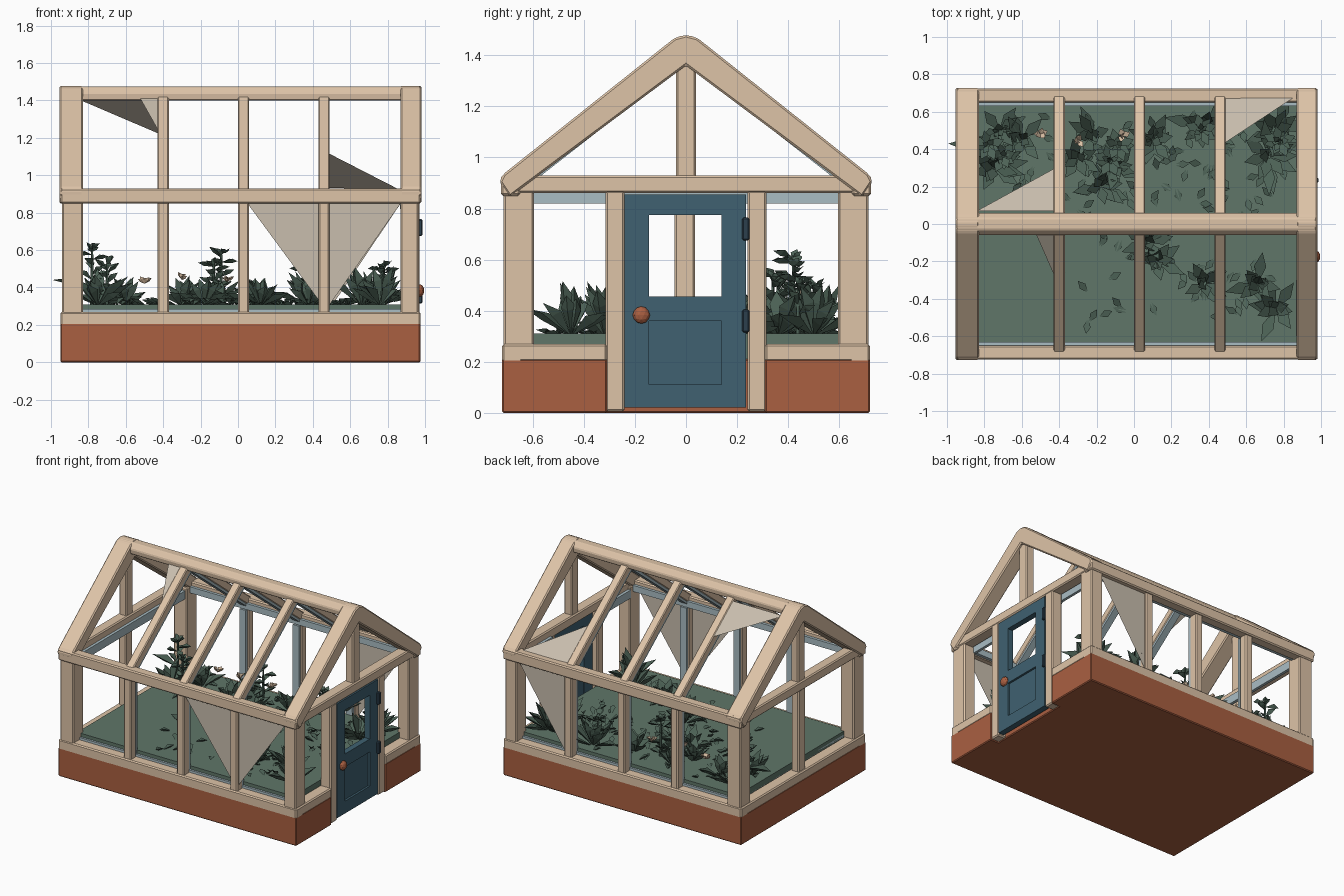
import bpy, bmesh, math, random
from mathutils import Vector, Matrix

if "Cube" in bpy.data.objects:
    bpy.data.objects.remove(bpy.data.objects["Cube"])
random.seed(4)

def mat(name, *c):
    m = bpy.data.materials.new(name)
    m.diffuse_color = (*c, 1)
    m.use_nodes = True
    m.node_tree.nodes["Principled BSDF"].inputs["Base Color"].default_value = m.diffuse_color
    return m

WOOD = mat("cream wood", 0.73, 0.55, 0.39)
BRICK = mat("terracotta", 0.40, 0.115, 0.053)
DOOR = mat("door blue", 0.05, 0.12, 0.165)
IRON = mat("dark hinge blue", 0.025, 0.05, 0.075)
SOIL = mat("soil green", 0.115, 0.18, 0.14)
LEAF = mat("leaf green", 0.075, 0.125, 0.095)
PANE = mat("pale glass blue", 0.40, 0.51, 0.55)
CLOTH = mat("pale grey shade", 0.58, 0.51, 0.42)

def finish(name, bm, m, recalc=True):
    if recalc:
        bmesh.ops.recalc_face_normals(bm, faces=bm.faces)
    me = bpy.data.meshes.new(name)
    bm.to_mesh(me)
    bm.free()
    me.materials.append(m)
    ob = bpy.data.objects.new(name, me)
    bpy.context.collection.objects.link(ob)
    return ob

def boxes(name, m, items, bevel=0.0):
    """items: (x0, x1, y0, y1, z0, z1) boxes joined in one object"""
    bm = bmesh.new()
    for x0, x1, y0, y1, z0, z1 in items:
        M = Matrix.Translation(((x0 + x1) / 2, (y0 + y1) / 2, (z0 + z1) / 2)) @ \
            Matrix.Diagonal((abs(x1 - x0), abs(y1 - y0), abs(z1 - z0), 1))
        bmesh.ops.create_cube(bm, size=1, matrix=M)
    if bevel:
        bmesh.ops.bevel(bm, geom=bm.edges[:], offset=bevel, segments=1, affect='EDGES')
    return finish(name, bm, m)

def prism(name, m, pts, a, b, axis='x', bevel=0.0):
    """extrude a profile along x (points are y,z) or z (points are x,y)"""
    bm = bmesh.new()
    place = (lambda p, t: (t, p[0], p[1])) if axis == 'x' else (lambda p, t: (p[0], p[1], t))
    f = bm.faces.new([bm.verts.new(place(p, a)) for p in pts])
    r = bmesh.ops.extrude_face_region(bm, geom=[f])
    d = Vector(place((0, 0), b - a))
    bmesh.ops.translate(bm, vec=d, verts=[v for v in r['geom'] if isinstance(v, bmesh.types.BMVert)])
    bmesh.ops.recalc_face_normals(bm, faces=bm.faces)
    if bevel:
        bmesh.ops.bevel(bm, geom=bm.edges[:], offset=bevel, segments=1, affect='EDGES')
    return finish(name, bm, m)

def chevron(half):
    """mirror (outer, inner) half profiles into one gable outline"""
    outer, inner = half
    right = outer + inner
    return right + [(-y, z) for y, z in reversed(right[1:-1])]

XL, XR = -0.95, 0.975
# brick base with doorway notch
prism("brick_base", BRICK, [(XL, -0.72), (XR, -0.72), (XR, -0.31), (0.91, -0.31), (0.91, 0.31),
                            (XR, 0.31), (XR, 0.72), (XL, 0.72)], 0.0, 0.21, 'z', 0.006)
# planting soil
boxes("soil_bed", SOIL, [(-0.86, 0.89, -0.63, 0.63, 0.2, 0.31)])

# corner posts, wall posts, sills and eaves on both long sides
bars = [(-0.43, -0.37), (0.0, 0.06), (0.43, 0.49)]
wood, panes = [], []
for s in (-1, 1):
    for a, b in [(XL + 0.01, -0.83), (0.87, XR - 0.01)]:
        wood.append((a, b, s * 0.595, s * 0.715, 0.2, 0.9))
    for a, b in bars:
        wood.append((a, b, s * 0.645, s * 0.71, 0.25, 0.87))
        panes.append((a + 0.005, b - 0.005, s * 0.625, s * 0.645, 0.27, 0.85))
    wood.append((XL, XR, s * 0.64, s * 0.72, 0.195, 0.27))
    wood.append((XL, XR, s * 0.65, s * 0.725, 0.85, 0.93))
    panes.append((-0.83, 0.87, s * 0.625, s * 0.645, 0.265, 0.285))
    panes.append((-0.83, 0.87, s * 0.63, s * 0.655, 0.855, 0.9))
    # right gable sill pieces beside the door
    wood.append((0.885, XR, s * 0.31, s * 0.715, 0.2, 0.27))
    wood.append((0.885, XR - 0.005, s * 0.24, s * 0.315, 0.005, 0.87))
    panes.append((0.865, 0.885, s * 0.3, s * 0.6, 0.82, 0.88))
# gable ties, king posts, left gable sill and middle post
for a, b in [(XL + 0.005, -0.865), (0.885, XR - 0.005)]:
    wood.append((a, b, -0.69, 0.69, 0.86, 0.93))
    wood.append((a + 0.01, b - 0.01, -0.04, 0.04, 0.92, 1.41))
wood.append((XL, -0.86, -0.715, 0.715, 0.2, 0.27))
wood.append((XL + 0.015, -0.875, -0.045, 0.035, 0.26, 0.87))
panes.append((-0.865, -0.845, -0.6, 0.6, 0.82, 0.88))
panes.append((-0.86, -0.84, -0.6, 0.6, 0.265, 0.285))
boxes("timber_frame", WOOD, wood, 0.008)
boxes("glazing_strips", PANE, panes)

# gable rafters
big = chevron(([(0, 1.48), (0.045, 1.468), (0.715, 0.935), (0.73, 0.905), (0.69, 0.845)], [(0, 1.36)]))
prism("left_gable_rafters", WOOD, big, XL - 0.005, -0.83, 'x', 0.008)
prism("right_gable_rafters", WOOD, big, 0.87, XR + 0.005, 'x', 0.008)
# inner rafters with glazing strips below
slim = chevron(([(0, 1.462), (0.70, 0.915), (0.66, 0.875)], [(0, 1.395)]))
strip = chevron(([(0, 1.40), (0.66, 0.885), (0.63, 0.88)], [(0, 1.372)]))
for i, (a, b) in enumerate(bars):
    prism(f"rafter_{i}", WOOD, slim, a, b, 'x', 0.006)
    prism(f"rafter_strip_{i}", PANE, strip, a + 0.005, b - 0.005)
# ridge beam
prism("ridge_beam", WOOD, [(-0.055, 1.40), (-0.06, 1.44), (-0.03, 1.475), (0.03, 1.475),
                           (0.06, 1.44), (0.055, 1.40)], XL, XR, 'x', 0.006)

# door with open window and sunken panel
D0, D1 = 0.925, 0.968
boxes("door", DOOR, [
    (D0, D1, -0.24, -0.145, 0.02, 0.855), (D0, D1, 0.14, 0.235, 0.02, 0.855),
    (D0, D1, -0.145, 0.14, 0.775, 0.855), (D0, D1, -0.145, 0.14, 0.36, 0.455),
    (D0, D1, -0.145, 0.14, 0.02, 0.11), (D0 + 0.005, D1 - 0.015, -0.145, 0.14, 0.11, 0.36)])
boxes("door_hinges", IRON, [(0.95, 0.986, 0.22, 0.248, z, z + 0.09) for z in (0.315, 0.675)], 0.006)
bm = bmesh.new()
bmesh.ops.create_icosphere(bm, subdivisions=2, radius=0.034,
                           matrix=Matrix.Translation((0.972, -0.175, 0.383)) @ Matrix.Diagonal((0.7, 1, 1, 1)))
finish("door_knob", bm, BRICK)

# loose triangular shades stretched between bars
def roof(x, y):
    return (x, y, 1.455 - 0.78 * abs(y))
bm = bmesh.new()
for tri in [[(0.05, -0.69, 0.85), (0.87, -0.69, 0.85), (0.47, -0.69, 0.28)],
            [(0.87, 0.69, 0.85), (0.46, 0.69, 0.85), (0.48, 0.69, 0.27)],
            [roof(-0.84, 0.07), roof(-0.42, 0.07), roof(-0.42, 0.30)],
            [roof(0.48, 0.43), roof(0.86, 0.68), roof(0.48, 0.67)],
            [roof(-0.53, -0.04), roof(-0.42, -0.05), roof(-0.42, -0.29)]]:
    bm.faces.new([bm.verts.new(p) for p in tri])
finish("triangle_shades", bm, CLOTH, False)

# plants
def leaf(bm, base, yaw, pitch, length, width):
    """folded, tapering leaf"""
    d = Vector((math.cos(yaw) * math.cos(pitch), math.sin(yaw) * math.cos(pitch), math.sin(pitch)))
    side = Vector((-math.sin(yaw), math.cos(yaw), 0)) * width / 2
    up = side.cross(d).normalized() * width * -0.25
    b = Vector(base)
    mid, tip = b + d * length * 0.6, b + d * length - Vector((0, 0, length * 0.08))
    v = [bm.verts.new(p) for p in (b, mid + side + up, tip, mid - side + up, mid - up)]
    for f in ((0, 1, 4), (1, 2, 4), (2, 3, 4), (3, 0, 4), (0, 3, 2, 1)):
        bm.faces.new([v[i] for i in f])

def rosette(bm, x, y, n, length, width, z=0.3):
    for i in range(n):
        leaf(bm, (x, y, z), i * 2.4 + random.random(), random.uniform(0.35, 1.35),
             length * random.uniform(0.75, 1.1), width)

def stalk(bm, x, y, h):
    M = Matrix.Translation((x, y, 0.3 + h / 2))
    bmesh.ops.create_cone(bm, cap_ends=True, segments=5, radius1=0.011, radius2=0.006, depth=h, matrix=M)
    for i in range(11):
        leaf(bm, (x, y, 0.33 + h * i / 11), i * 2.4, random.uniform(0.1, 0.8), 0.095, 0.05)
    rosette(bm, x, y, 5, 0.06, 0.035, 0.29 + h)

bm = bmesh.new()
# broad rosettes
for x, y in [(0.76, 0.50), (0.76, -0.45), (0.72, 0.36), (0.66, -0.32), (0.38, 0.53), (-0.75, 0.30)]:
    rosette(bm, x, y, 15, 0.23, 0.065)
# bushy low plants
for x, y in [(-0.60, 0.45), (-0.30, 0.35), (-0.18, 0.2), (0.08, -0.1), (0.12, -0.2), (0.38, -0.32),
             (-0.22, 0.48), (0.1, 0.45), (-0.72, 0.5), (-0.1, 0.3)]:
    rosette(bm, x, y, 12, 0.17, 0.06)
# tall stems
for x, y, h in [(-0.78, 0.42, 0.30), (-0.70, 0.36, 0.2), (-0.09, 0.42, 0.28), (-0.13, 0.34, 0.22),
                (0.36, 0.5, 0.19), (0.78, 0.44, 0.2)]:
    stalk(bm, x, y, h)
# small sprouts over the bed
for i in range(150):
    x, y = random.uniform(-0.4, 0.82), random.uniform(-0.56, 0.56)
    if i % 3 == 0:
        x, y = random.uniform(-0.8, 0.8), random.uniform(0.1, 0.56)
    leaf(bm, (x, y, 0.305), random.uniform(0, 6.28), random.uniform(0.1, 0.6), 0.09, 0.04)
# leaf poking out of the left gable
leaf(bm, (-0.76, 0.42, 0.40), 3.1, 0.25, 0.24, 0.07)
finish("plants", bm, LEAF)

# pale blossoms
bm = bmesh.new()
for x, y, z in [(-0.5, 0.48, 0.42), (-0.3, 0.45, 0.44), (-0.06, 0.47, 0.43)]:
    rosette(bm, x, y, 5, 0.05, 0.035, z)
finish("blossoms", bm, WOOD)
